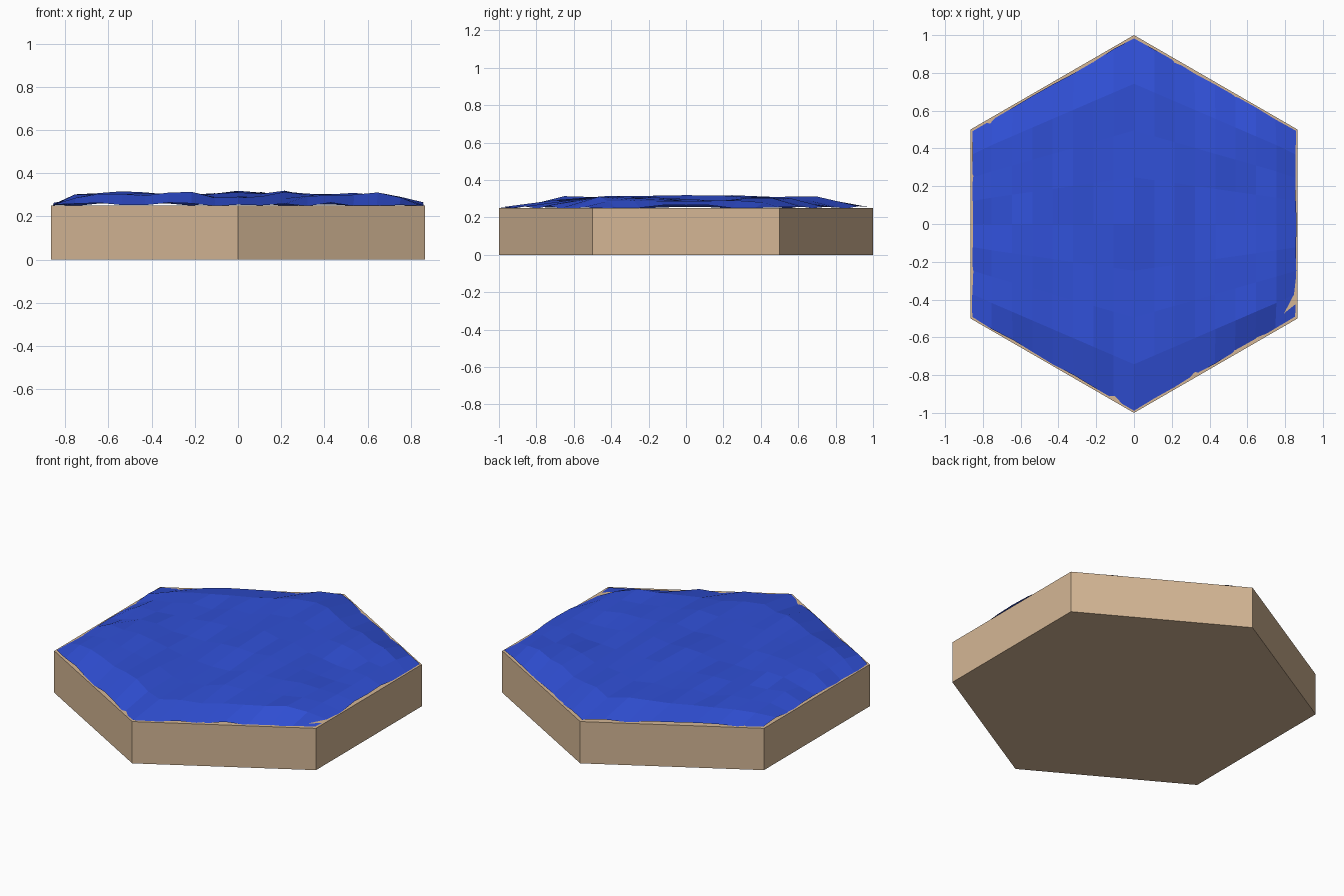
import bpy, bmesh, math, random

if "Cube" in bpy.data.objects:
    bpy.data.objects.remove(bpy.data.objects["Cube"])

random.seed(7)


def material(name, color):
    m = bpy.data.materials.new(name)
    m.diffuse_color = color
    m.use_nodes = True
    m.node_tree.nodes["Principled BSDF"].inputs["Base Color"].default_value = m.diffuse_color
    return m


def add_object(name, bm, mat):
    mesh = bpy.data.meshes.new(name)
    bm.to_mesh(mesh)
    bm.free()
    mesh.materials.append(mat)
    obj = bpy.data.objects.new(name, mesh)
    bpy.context.collection.objects.link(obj)
    return obj


# Hexagonal ground tile, corners pointing front and back
H = 0.25
bm = bmesh.new()
ring = [bm.verts.new((math.sin(i * math.pi / 3), -math.cos(i * math.pi / 3), 0)) for i in range(6)]
base = bm.faces.new(ring)
top = bmesh.ops.extrude_face_region(bm, geom=[base])
for v in top["geom"]:
    if isinstance(v, bmesh.types.BMVert):
        v.co.z = H
if not any(len(f.verts) == 6 and all(v.co.z == 0 for v in f.verts) for f in bm.faces):
    bm.faces.new(ring)
bmesh.ops.recalc_face_normals(bm, faces=bm.faces)
add_object("hex_tile_base", bm, material("sand", (0.66, 0.47, 0.30, 1)))

# Rippled water sheet: grid following the hexagon, low at the rim
N = 8
W = math.sqrt(3) / 2
bm = bmesh.new()
grid = []
for i in range(-N, N + 1):
    row = []
    for j in range(N + 1):
        u, t = i / N, 2 * j / N - 1
        x, y = u * W * 0.995, t * (1 - abs(u) / 2) * 0.99
        # rings inward from the nearest rim edge
        depth = min(N - abs(i), 2 * min(j, N - j))
        if depth == 0:
            corner = abs(i) in (0, N) and j in (0, N)
            z = 0.254 if corner else random.uniform(0.246, 0.266)
            s = random.uniform(0.99, 1.0)
            x, y = x * s, y * s
        else:
            mean = {1: 0.284, 2: 0.297}.get(depth, 0.3)
            z = mean + 0.008 * math.sin(7 * x + 3 * y) + random.uniform(-0.012, 0.014)
        row.append(bm.verts.new((x, y, z)))
    grid.append(row)
for i in range(2 * N):
    for j in range(N):
        bm.faces.new((grid[i][j], grid[i + 1][j], grid[i + 1][j + 1], grid[i][j + 1]))
add_object("water_surface", bm, material("water", (0.03, 0.08, 0.68, 1)))
